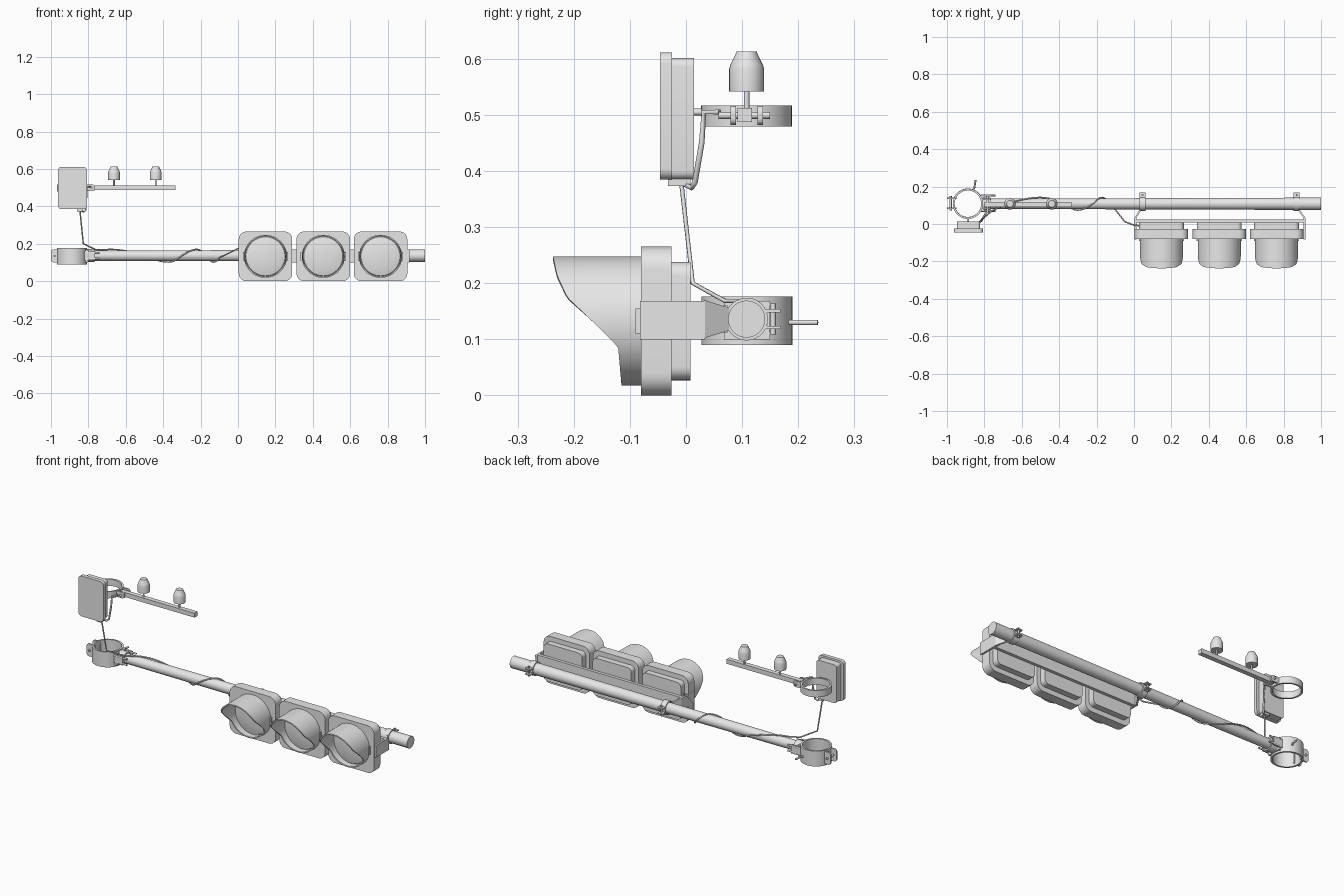
import bpy, bmesh, math
from mathutils import Matrix, Vector

cube = bpy.data.objects.get("Cube")
if cube:
    bpy.data.objects.remove(cube, do_unlink=True)

grey = bpy.data.materials.new("plain_grey")
grey.use_nodes = True
grey.diffuse_color = (0.8, 0.8, 0.8, 1)
grey.node_tree.nodes["Principled BSDF"].inputs["Base Color"].default_value = (0.8, 0.8, 0.8, 1)

ALONG = {"X": Matrix.Rotation(math.pi / 2, 4, "Y"),
         "Y": Matrix.Rotation(-math.pi / 2, 4, "X"),
         "Z": Matrix.Identity(4)}


def select(ob):
    bpy.ops.object.select_all(action="DESELECT")
    ob.select_set(True)
    bpy.context.view_layer.objects.active = ob


def finish(name, bm):
    bmesh.ops.recalc_face_normals(bm, faces=bm.faces)
    me = bpy.data.meshes.new(name)
    bm.to_mesh(me)
    bm.free()
    ob = bpy.data.objects.new(name, me)
    bpy.context.collection.objects.link(ob)
    me.materials.append(grey)
    select(ob)
    bpy.ops.object.shade_smooth_by_angle(angle=math.radians(35))
    return ob


def box(name, lo, hi):
    """Box between two opposite corners."""
    bm = bmesh.new()
    lo, hi = Vector(lo), Vector(hi)
    bmesh.ops.create_cube(bm, size=1, matrix=Matrix.Translation((lo + hi) / 2)
                          @ Matrix.Diagonal((*(hi - lo), 1)))
    return finish(name, bm)


def slab(name, x, z, w, h, y0, y1, r):
    """Upright plate with rounded corners, from y0 to y1."""
    bm = bmesh.new()
    ring = []
    for k, (sx, sz) in enumerate(((1, 1), (-1, 1), (-1, -1), (1, -1))):
        for i in range(7):
            a = math.pi / 2 * (k + i / 6)
            ring.append(bm.verts.new((x + sx * (w / 2 - r) + r * math.cos(a), y0,
                                      z + sz * (h / 2 - r) + r * math.sin(a))))
    face = bm.faces.new(ring)
    ext = bmesh.ops.extrude_face_region(bm, geom=[face], use_keep_orig=True)
    moved = [v for v in ext["geom"] if isinstance(v, bmesh.types.BMVert)]
    bmesh.ops.translate(bm, verts=moved, vec=(0, y1 - y0, 0))
    return finish(name, bm)


def lathe(name, pts, loc, axis="Z", closed=False, n=40):
    """Turn (radius, height) points round an axis; closed joins last to first."""
    bm = bmesh.new()
    rings = [[bm.verts.new((r * math.cos(2 * math.pi * i / n), r * math.sin(2 * math.pi * i / n), h))
              for i in range(n)] for r, h in pts]
    pairs = list(zip(rings, rings[1:]))
    if closed:
        pairs.append((rings[-1], rings[0]))
    else:
        bm.faces.new(rings[0])
        bm.faces.new(rings[-1])
    for a, b in pairs:
        for i in range(n):
            j = (i + 1) % n
            bm.faces.new((a[i], a[j], b[j], b[i]))
    bmesh.ops.transform(bm, matrix=Matrix.Translation(loc) @ ALONG[axis], verts=bm.verts)
    return finish(name, bm)


def rod(name, loc, length, r, axis, n=12):
    return lathe(name, [(r, -length / 2), (r, length / 2)], loc, axis, n=n)


def band(name, loc, r, wall, height, axis="Z"):
    h = height / 2
    return lathe(name, [(r, -h), (r, h), (r - wall, h), (r - wall, -h)], loc, axis, True)


def cable(name, pts, r):
    cu = bpy.data.curves.new(name, "CURVE")
    cu.dimensions = "3D"
    cu.bevel_depth, cu.bevel_resolution, cu.use_fill_caps = r, 1, True
    sp = cu.splines.new("POLY")
    sp.points.add(len(pts) - 1)
    for p, q in zip(sp.points, pts):
        p.co = (*q, 1)
    cu.materials.append(grey)
    ob = bpy.data.objects.new(name, cu)
    bpy.context.collection.objects.link(ob)
    select(ob)
    bpy.ops.object.convert(target="MESH")


PY, PZ = 0.108, 0.136      # arm axis
MX = -0.888                # mast axis

# Long horizontal arm
lathe("arm", [(0.027, -0.79), (0.033, 1.0)], (0, PY, PZ), "X")


# Signal heads
def visor_front(z):
    prof = [(0, -0.115), (0.018, -0.115), (0.087, -0.121), (0.14, -0.175), (0.175, -0.212),
            (0.215, -0.23), (0.247, -0.237), (0.3, -0.237)]
    for (a, ya), (b, yb) in zip(prof, prof[1:]):
        if z <= b:
            return ya + (yb - ya) * (z - a) / (b - a)


def visor(x, z, r=0.115, wall=0.007, back=-0.075, n=72):
    bm = bmesh.new()
    loops = []
    for i in range(n):
        c, s = math.cos(2 * math.pi * i / n), math.sin(2 * math.pi * i / n)
        front = visor_front(z + r * s)
        loops.append([bm.verts.new((x + q * c, y, z + q * s)) for q, y in
                      ((r, back), (r, front), (r - wall, front), (r - wall, back))])
    for i in range(n):
        a, b = loops[i], loops[(i + 1) % n]
        for k in range(4):
            m = (k + 1) % 4
            bm.faces.new((a[k], b[k], b[m], a[m]))
    finish("visor", bm)


for x in (0.147, 0.456, 0.762):
    slab("signal_housing", x, 0.1325, 0.286, 0.265, -0.08, -0.026, 0.04)
    slab("signal_back", x, 0.1325, 0.24, 0.211, -0.026, 0.008, 0.025)
    visor(x, 0.1325)
    lathe("lens", [(0.109, 0.005), (0.104, -0.004), (0.08, -0.01), (0.04, -0.014), (0.005, -0.015)],
          (x, -0.08, 0.1325), "Y")
    for s in (-1, 1):
        box("visor_clip", (x + s * 0.117 - 0.004, -0.09, 0.11), (x + s * 0.117 + 0.004, -0.075, 0.155))

# Channel behind the heads with end plates, slanted arms and pipe clamps
box("mounting_rail", (0.01, 0.008, 0.1), (0.912, 0.025, 0.168))
for s, x, cx in ((1, 0.912, 0.87), (-1, 0.008, 0.045)):
    box("end_plate", (x - 0.005, -0.082, 0.1), (x + 0.005, 0.034, 0.168))
    bm = bmesh.new()
    ends = [[bm.verts.new((px + d, py, PZ + e * h)) for d, e in ((-.005, -1), (.005, -1), (.005, 1), (-.005, 1))]
            for px, py, h in ((x, 0.032, 0.034), (cx + s * 0.01, 0.078, 0.02))]
    for e in ends:
        bm.faces.new(e)
    for i in range(4):
        j = (i + 1) % 4
        bm.faces.new((ends[0][i], ends[0][j], ends[1][j], ends[1][i]))
    finish("slanted_arm", bm)
    band("pipe_clamp", (cx, PY, PZ), 0.038, 0.006, 0.032, "X")
    for e in (-1, 1):
        box("clamp_ear", (cx - 0.016, 0.135, PZ + e * 0.015 - 0.003), (cx + 0.016, 0.168, PZ + e * 0.015 + 0.003))
    rod("clamp_bolt", (cx, 0.155, PZ), 0.055, 0.005, "Z")

# Lower mast clamp
band("lower_mast_ring", (MX, 0.109, 0.133), 0.081, 0.01, 0.086)
for y in (0.085, 0.137):
    ob = slab("rear_lug", -0.975, 0.135, 0.05, 0.07, y - 0.004, y + 0.004, 0.015)
rod("rear_lug_bolt", (-0.98, 0.111, 0.135), 0.08, 0.006, "Y")
box("arm_flange", (-0.815, 0.068, 0.1), (-0.803, 0.15, 0.168))
band("arm_socket", (-0.787, PY, PZ), 0.035, 0.01, 0.04, "X")
for y in (0.07, 0.152):
    box("socket_plate", (-0.825, y - 0.004, 0.112), (-0.765, y + 0.004, 0.16))
    for z in (0.12, 0.152):
        rod("socket_bolt", (-0.78, y, z), 0.08, 0.005, "X")
cable("drain_rod", [(-0.862, 0.18, 0.13), (-0.853, 0.195, 0.13), (-0.847, 0.235, 0.13)], 0.005)

# Upper mast clamp with its sensor bar
band("upper_mast_ring", (MX, 0.108, 0.498), 0.081, 0.01, 0.037)
for y in (0.084, 0.132):
    slab("bar_lug", -0.79, 0.499, 0.05, 0.034, y - 0.005, y + 0.005, 0.012)
rod("bar_bolt", (-0.783, 0.104, 0.499), 0.092, 0.006, "Y")
box("sensor_bar", (-0.80, 0.092, 0.487), (-0.335, 0.118, 0.512))
for x in (-0.663, -0.44):
    rod("sensor_stem", (x, PY, 0.525), 0.045, 0.005, "Z")
    lathe("sensor_head", [(0.031, 0.542), (0.031, 0.582), (0.029, 0.589), (0.021, 0.605), (0.018, 0.613)],
          (x, PY, 0), n=32)

# Control box hung on the mast
slab("control_box_door", -0.885, 0.498, 0.155, 0.227, -0.046, -0.025, 0.02)
slab("control_box_body", -0.885, 0.493, 0.125, 0.216, -0.025, 0.014, 0.015)
rod("box_mount", (MX, 0.022, 0.505), 0.03, 0.006, "Y")
box("cable_gland", (-0.86, -0.032, 0.373), (-0.83, 0.008, 0.386))

# Cables: sensor to box, box to arm, then wound round the arm to the heads
cable("sensor_cable", [(-0.79, 0.06, 0.505), (-0.808, 0.032, 0.505), (-0.81, 0.028, 0.45),
                       (-0.815, 0.016, 0.38), (-0.825, 0.01, 0.37), (-0.84, -0.005, 0.378)], 0.005)
cable("box_cable", [(-0.845, -0.008, 0.376), (-0.827, 0.012, 0.2), (-0.76, 0.07, 0.168),
                    (-0.70, 0.1, 0.168)], 0.004)
turns = [(-0.70, 100), (-0.62, 60), (-0.5, 0), (-0.37, -90), (-0.30, -180), (-0.22, -270),
         (-0.17, -360), (-0.13, -450), (-0.10, -515)]
wind = []
for (xa, da), (xb, db) in zip(turns, turns[1:]):
    for i in range(6):
        a = math.radians(da + (db - da) * i / 6)
        wind.append((xa + (xb - xa) * i / 6, PY + 0.034 * math.cos(a), PZ + 0.034 * math.sin(a)))
cable("wound_cable", wind + [(-0.10, 0.077, 0.124), (-0.05, 0.013, 0.15), (0.0, -0.006, 0.175),
                             (0.035, -0.01, 0.175)], 0.004)
